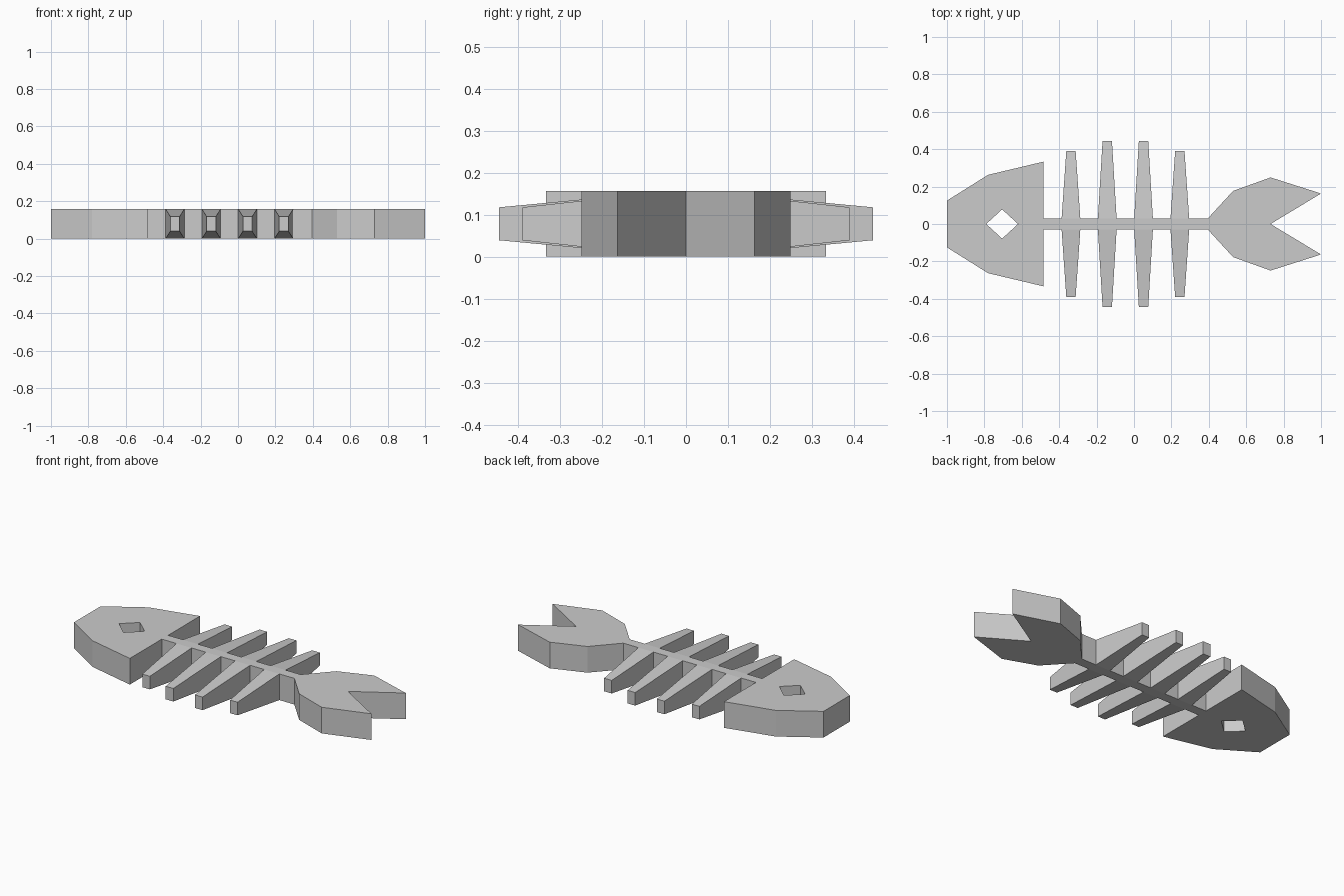
import bpy
import bmesh

cube = bpy.data.objects.get("Cube")
if cube:
    bpy.data.objects.remove(cube, do_unlink=True)

THICK = 0.157
SPINE_HALF = 0.03

bone = bpy.data.materials.new("light_grey")
bone.use_nodes = True
COLOR = (0.6, 0.6, 0.6, 1)
bone.diffuse_color = COLOR
bone.node_tree.nodes["Principled BSDF"].inputs["Base Color"].default_value = COLOR


def finish(name, bm):
    bmesh.ops.recalc_face_normals(bm, faces=bm.faces[:])
    mesh = bpy.data.meshes.new(name)
    bm.to_mesh(mesh)
    bm.free()
    mesh.materials.append(bone)
    obj = bpy.data.objects.new(name, mesh)
    bpy.context.collection.objects.link(obj)
    return obj


def symmetric_plate(name, half_outline):
    """Join a half outline (y >= 0) to its mirror image and extrude it upward."""
    bm = bmesh.new()
    for side in (1, -1):
        bm.faces.new([bm.verts.new((x, side * y, 0)) for x, y in half_outline])
    bmesh.ops.remove_doubles(bm, verts=bm.verts[:], dist=0.0001)
    bmesh.ops.recalc_face_normals(bm, faces=bm.faces[:])
    grown = bmesh.ops.extrude_face_region(bm, geom=bm.faces[:], use_keep_orig=True)
    top = [g for g in grown["geom"] if isinstance(g, bmesh.types.BMVert)]
    bmesh.ops.translate(bm, vec=(0, 0, THICK), verts=top)
    return finish(name, bm)


def rib(name, x, length, side):
    """Bar that tapers in width and height from the spine to its tip."""
    bm = bmesh.new()
    bmesh.ops.create_cube(bm, size=1)
    for v in bm.verts:
        at_tip = v.co.y > 0
        width, height = (0.05, THICK / 2) if at_tip else (0.1, THICK)
        v.co = (x + v.co.x * width,
                side * (length if at_tip else SPINE_HALF),
                THICK / 2 + v.co.z * height)
    return finish(name, bm)


# Head with a diamond eye hole through it
symmetric_plate("head", [
    (-1, 0), (-0.79, 0), (-0.705, 0.078), (-0.62, 0), (-0.485, 0),
    (-0.485, 0.333), (-0.78, 0.263), (-1, 0.125)])

# Spine
symmetric_plate("spine", [
    (-0.485, 0), (0.395, 0), (0.395, SPINE_HALF), (-0.485, SPINE_HALF)])

# Forked tail
symmetric_plate("tail", [
    (0.395, 0), (0.73, 0), (1, 0.163), (0.73, 0.249),
    (0.53, 0.177), (0.395, SPINE_HALF)])

# Ribs: the middle pairs are longer
for i, length in enumerate((0.39, 0.445, 0.445, 0.39)):
    for label, side in (("back", 1), ("front", -1)):
        rib(f"{label}_rib_{i + 1}", -0.337 + i * 0.194, length, side)
